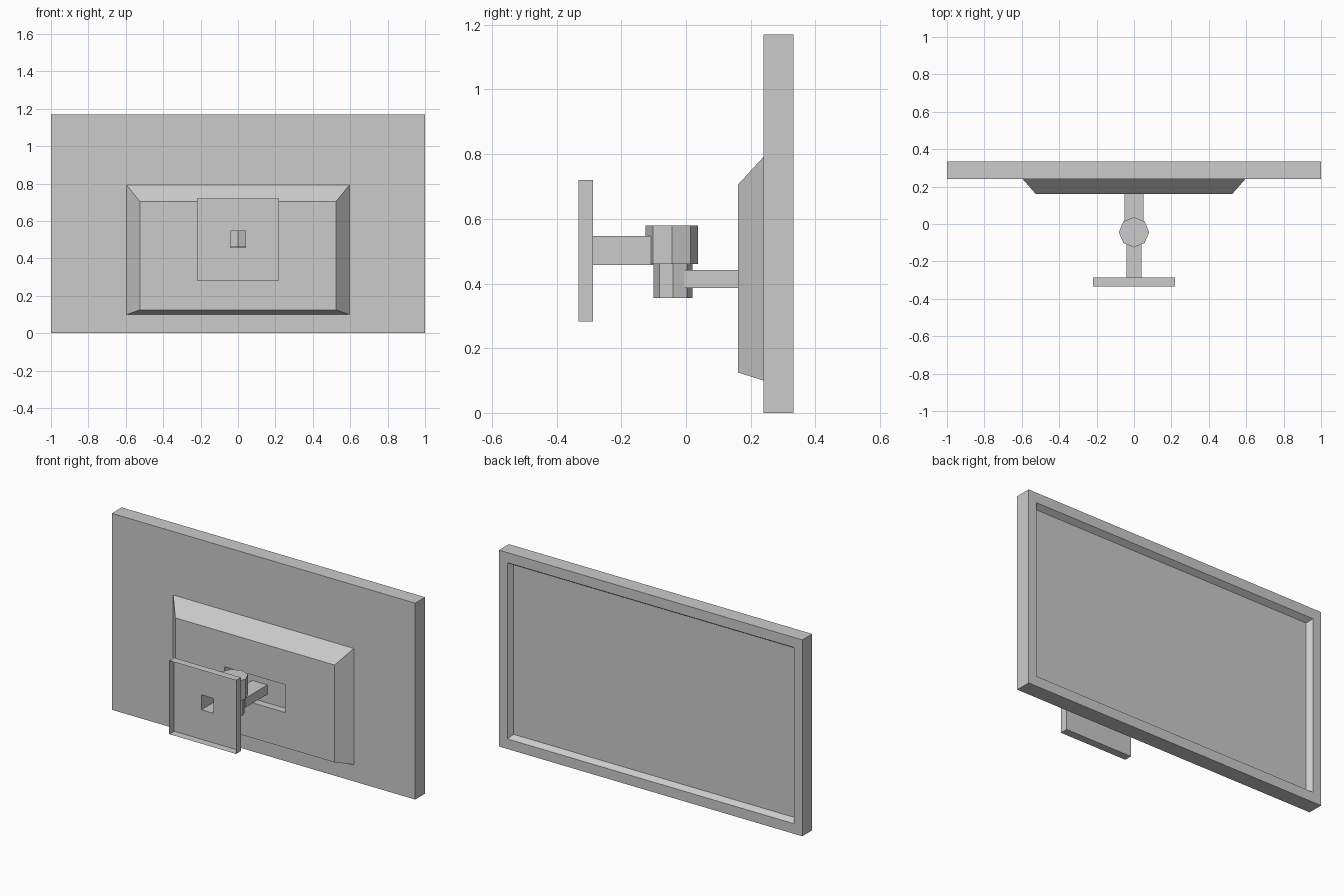
import bpy, bmesh, math

if "Cube" in bpy.data.objects:
    bpy.data.objects.remove(bpy.data.objects["Cube"])


def loft(name, rings, cap_start=True, cap_end=True):
    """Skin rectangular rings given as (half width, z low, z high, y)."""
    bm = bmesh.new()
    loops = [[bm.verts.new(p) for p in
              ((-w, y, z0), (w, y, z0), (w, y, z1), (-w, y, z1))]
             for w, z0, z1, y in rings]
    for a, b in zip(loops, loops[1:]):
        for i in range(4):
            j = (i + 1) % 4
            bm.faces.new((a[i], a[j], b[j], b[i]))
    if cap_start:
        bm.faces.new(loops[0])
    if cap_end:
        bm.faces.new(loops[-1])
    bmesh.ops.recalc_face_normals(bm, faces=bm.faces)
    mesh = bpy.data.meshes.new(name)
    bm.to_mesh(mesh)
    bm.free()
    ob = bpy.data.objects.new(name, mesh)
    bpy.context.collection.objects.link(ob)
    return ob


def pivot(name, radius, y, z0, z1):
    """Eight-sided upright hinge barrel."""
    bpy.ops.mesh.primitive_cylinder_add(
        vertices=8, radius=radius, depth=z1 - z0,
        location=(0, y, (z0 + z1) / 2))
    bpy.context.object.name = name


# Screen with bevelled recess on the viewing side
loft("screen", [(1, 0, 1.17, 0.24), (1, 0, 1.17, 0.333),
                (0.945, 0.06, 1.11, 0.333), (0.925, 0.08, 1.09, 0.301)])

# Tapered rear housing with a pocket for the arm
loft("rear_housing", [(0.595, 0.10, 0.792, 0.24), (0.525, 0.125, 0.705, 0.16),
                      (0.2, 0.335, 0.5, 0.16), (0.2, 0.335, 0.5, 0.205)],
     cap_start=False)

# Open-backed wall plate running into its hollow arm
loft("wall_plate_and_arm", [(0.22, 0.282, 0.72, -0.333), (0.22, 0.282, 0.72, -0.287),
                            (0.04, 0.458, 0.547, -0.287), (0.04, 0.458, 0.547, -0.10)],
     cap_start=False, cap_end=False)

# Arm from the pivot to the screen
loft("screen_arm", [(0.05, 0.386, 0.442, -0.005), (0.05, 0.386, 0.442, 0.205)])

# Hinge barrels
pivot("upper_pivot", 0.081, -0.044, 0.46, 0.58)
pivot("lower_pivot", 0.06, -0.04, 0.355, 0.46)
